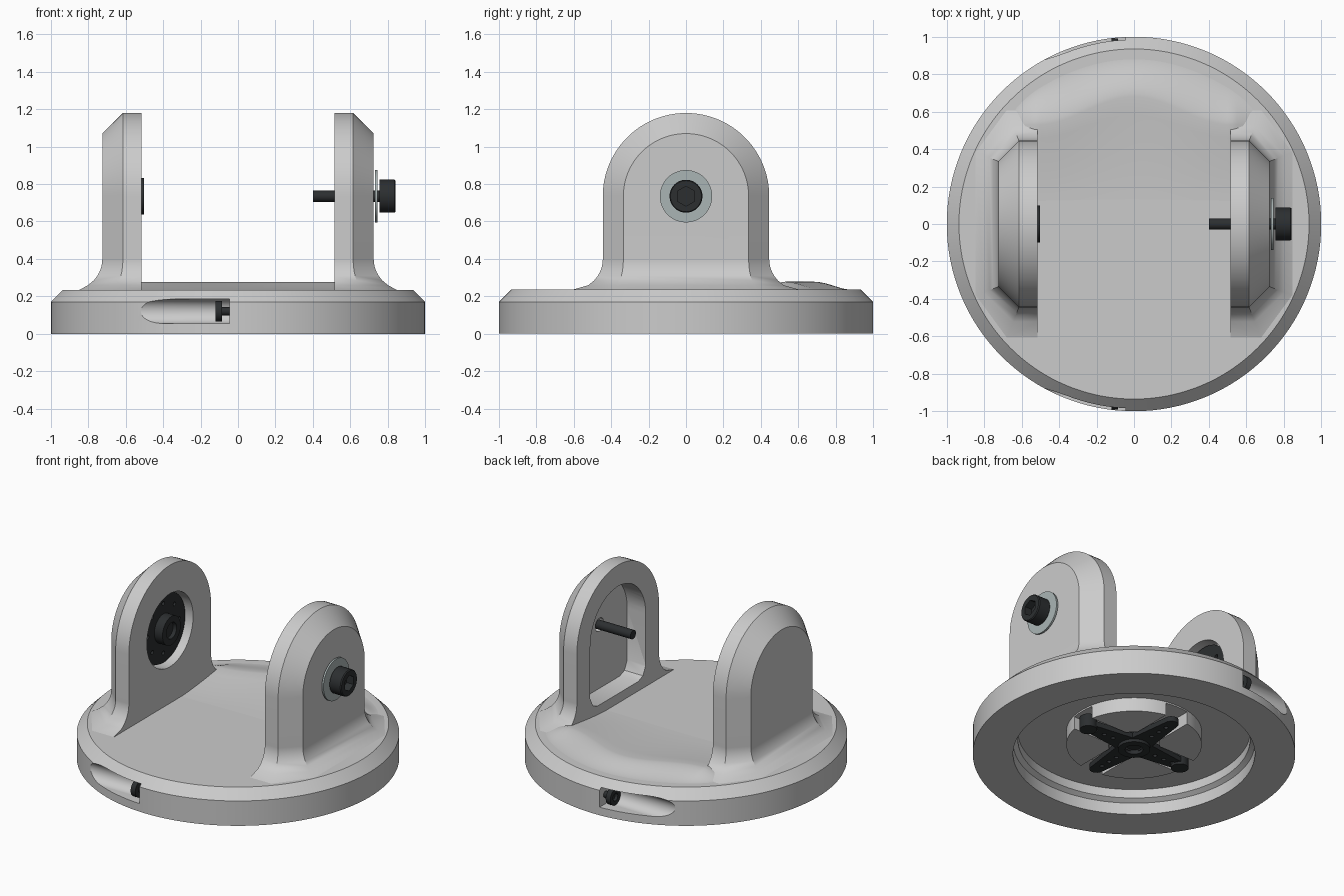
import bpy, bmesh
from math import pi, sin, cos, sqrt
from mathutils import Matrix, Vector

if "Cube" in bpy.data.objects:
    bpy.data.objects.remove(bpy.data.objects["Cube"])

TOP, PIVOT = 0.235, 0.735


def material(name, c):
    m = bpy.data.materials.new(name)
    m.diffuse_color = (*c, 1)
    m.use_nodes = True
    m.node_tree.nodes["Principled BSDF"].inputs["Base Color"].default_value = m.diffuse_color
    return m


BLACK = material("black", (0.025, 0.028, 0.03))
STEEL = material("steel", (0.40, 0.46, 0.46))


def finish(bm, name, mat=None):
    bmesh.ops.remove_doubles(bm, verts=bm.verts, dist=1e-5)
    bmesh.ops.recalc_face_normals(bm, faces=bm.faces)
    me = bpy.data.meshes.new(name)
    bm.to_mesh(me)
    bm.free()
    ob = bpy.data.objects.new(name, me)
    bpy.context.collection.objects.link(ob)
    if mat:
        me.materials.append(mat)
    return ob


def revolve(name, profile, origin=(0, 0, 0), axis=(0, 0, 1), mat=None, steps=48):
    """Lathe (radius, height) points around an axis."""
    bm = bmesh.new()
    vs = [bm.verts.new((r, 0, h)) for r, h in profile]
    es = [bm.edges.new(p) for p in zip(vs, vs[1:])]
    bmesh.ops.spin(bm, geom=vs + es, cent=(0, 0, 0), axis=(0, 0, 1), angle=2 * pi, steps=steps)
    rot = Vector((0, 0, 1)).rotation_difference(Vector(axis)).to_matrix().to_4x4()
    bm.transform(Matrix.Translation(origin) @ rot)
    return finish(bm, name, mat)


def rod(name, r, a, b, origin=(0, 0, 0), axis=(0, 0, 1), mat=None, steps=32):
    return revolve(name, [(0, a), (r, a), (r, b), (0, b)], origin, axis, mat, steps)


def box(name, lo, hi, mat=None):
    bm = bmesh.new()
    bmesh.ops.create_cube(bm, size=1)
    for v in bm.verts:
        v.co = [(l + h) / 2 + c * (h - l) for l, h, c in zip(lo, hi, v.co)]
    return finish(bm, name, mat)


def prism(name, pts, x0, x1):
    """Extrude a y-z outline along x."""
    bm = bmesh.new()
    f = bm.faces.new([bm.verts.new((x0, y, z)) for y, z in pts])
    ext = bmesh.ops.extrude_face_region(bm, geom=[f])["geom"]
    for v in ext:
        if isinstance(v, bmesh.types.BMVert):
            v.co.x = x1
    return finish(bm, name)


def cut(ob, *cutters):
    for c in cutters:
        c.hide_render = True
        m = ob.modifiers.new("cut", "BOOLEAN")
        m.object, m.operation, m.solver = c, "DIFFERENCE", "EXACT"
        bpy.context.view_layer.objects.active = ob
        bpy.ops.object.modifier_apply(modifier=m.name)
        bpy.data.objects.remove(c)


# Turntable base, hollow underneath
base = revolve("base_disc", [(0, 0.16), (0.72, 0.16), (0.72, 0.10), (0.75, 0.08), (0.75, 0), (1, 0),
                             (1, 0.17), (0.935, TOP), (0, TOP)], steps=128)

# Side screw pockets and their clamp screws, front and back
for s, side in ((-1, "front"), (1, "back")):
    o = (0, s * 0.92, 0.12)
    cut(base, rod("pocket_round", 0.065, -0.56, -0.045, o, (1, 0, 0)),
        box("pocket_mouth", (-0.56, min(o[1], s * 1.1), 0.055), (-0.045, max(o[1], s * 1.1), 0.185)))
    revolve(side + "_clamp_screw", [(0, -0.10), (0.026, -0.10), (0.026, -0.12), (0.055, -0.12), (0.055, -0.085),
                                    (0.022, -0.085), (0.022, -0.03), (0, -0.03)],
            (0, s * 0.935, 0.12), (1, 0, 0), BLACK, 24)

# Underside boss with cross slot, and the cross-shaped horn sitting in it
boss = rod("horn_boss", 0.42, 0.065, 0.17, steps=64)
cut(boss, box("slot_x", (-0.5, -0.085, 0), (0.5, 0.085, 0.15)),
    box("slot_y", (-0.085, -0.5, 0), (0.085, 0.5, 0.15)),
    rod("slot_hub", 0.16, 0, 0.15))
revolve("base_horn_hub", [(0, 0.06), (0.055, 0.06), (0.055, 0.03), (0.10, 0.03), (0.10, 0.11), (0, 0.11)], mat=BLACK)
for k in range(4):
    turn = Matrix.Rotation(k * pi / 2, 4, "Z")
    bm = bmesh.new()
    lower = [(0.05, -0.085), (0.36, -0.045)] + \
            [(0.36 + 0.045 * cos(a * pi / 8), 0.045 * sin(a * pi / 8)) for a in range(-3, 4)] + \
            [(0.36, 0.045), (0.05, 0.085)]
    f = bm.faces.new([bm.verts.new((x, y, 0.05)) for x, y in lower])
    ext = bmesh.ops.extrude_face_region(bm, geom=[f])["geom"]
    for v in ext:
        if isinstance(v, bmesh.types.BMVert):
            v.co.z = 0.085
    bm.transform(turn)
    arm = finish(bm, f"base_horn_arm_{k}", BLACK)
    cut(arm, *[rod("arm_hole", 0.014, 0, 0.2, turn @ Vector((d, 0, 0)), steps=12) for d in (0.17, 0.24, 0.31)])
    if k % 2 == 0:
        rod(f"base_horn_bolt_{k}", 0.055, 0.035, 0.12, turn @ Vector((0.37, 0, 0)), mat=BLACK)


# Upright lugs: chamfered arch with a flared foot
def lug(name, s):
    bm = bmesh.new()
    rings = []

    def ring(half, z):
        a = [Vector((s * x, y, zz)) for (x, y), zz in zip(half, z)]
        b = [Vector((p.x, -p.y, p.z)) for p in reversed(a)]
        rings.append([bm.verts.new(p) for p in a + b])

    R = 0.165
    for i in range(11):
        t = i / 10 * pi / 2
        z, f = TOP - 0.001 + R * (1 - cos(t)), R * (1 - sin(t))
        z = TOP - 0.001 + R * sin(t)
        f = R * (1 - cos(pi / 2 - t)) if i else R
        f = R - sqrt(max(0, R * R - (R - (z - TOP + 0.001)) ** 2))
        pts = [(0.515, 0.445 + f), (0.615 + 0.4 * f, 0.445 + f), (0.725 + f, 0.335 + 0.4 * f)]
        pts = [Vector(p) * min(1, 0.93 / Vector(p).length) for p in pts]
        ring(pts, [z] * 3)
    for i in range(25):
        t = i / 24 * pi / 2
        ring([(x, r * cos(t)) for x, r in ((0.515, 0.445), (0.615, 0.445), (0.725, 0.335))],
             [PIVOT + r * sin(t) for r in (0.445, 0.445, 0.335)])
    for a, b in zip(rings, rings[1:]):
        for j in range(6):
            k = (j + 1) % 6
            bm.faces.new((a[j], a[k], b[k], b[j]))
    bm.faces.new(rings[0])
    bmesh.ops.remove_doubles(bm, verts=bm.verts, dist=1e-5)
    bmesh.ops.dissolve_degenerate(bm, dist=1e-5, edges=bm.edges)
    return finish(bm, name)


left = lug("left_lug", -1)
right = lug("right_lug", 1)
P = (0, 0, PIVOT)
cut(left, rod("horn_recess", 0.25, -0.60, -0.45, P, (1, 0, 0), steps=64))
arch = [(0.30 * cos(i * pi / 24), PIVOT + 0.30 * sin(i * pi / 24)) for i in range(25)]
foot = [(-0.30, 0.38), (-0.27, 0.32), (-0.22, 0.30), (0.22, 0.30), (0.27, 0.32), (0.30, 0.38)]
cut(right, prism("bearing_pocket", arch + foot, 0.45, 0.655),
    rod("pivot_hole", 0.045, 0.6, 0.8, P, (1, 0, 0)))

# Round tilt horn in the left lug
disc = rod("tilt_horn_disc", 0.235, -0.61, -0.565, P, (1, 0, 0), BLACK, 64)
cut(disc, *[rod("disc_hole", 0.014, -0.7, -0.5, (0, 0.17 * cos(k * pi / 4), PIVOT + 0.17 * sin(k * pi / 4)),
                (1, 0, 0), steps=12) for k in range(8)])
revolve("tilt_horn_hub", [(0, -0.58), (0.0, -0.53), (0.055, -0.53), (0.055, -0.503), (0.098, -0.503),
                          (0.098, -0.58), (0, -0.58)], P, (1, 0, 0), BLACK)

# Pivot screw and washer in the right lug
screw = revolve("pivot_screw", [(0, 0.40), (0.03, 0.40), (0.03, 0.755), (0.088, 0.755), (0.088, 0.835),
                                (0.083, 0.842), (0, 0.842)], P, (1, 0, 0), BLACK)
cut(screw, rod("hex_socket", 0.053, 0.79, 0.9, P, (1, 0, 0), steps=6))
revolve("pivot_washer", [(0.035, 0.733), (0.14, 0.733), (0.14, 0.745), (0.035, 0.745), (0.035, 0.733)],
        P, (1, 0, 0), STEEL)

# Raised ramp across the rear of the deck
bm = bmesh.new()
cols = []
for i in range(53):
    x = -0.65 + i * 0.025
    u = min(abs(x), 0.515)
    peak, end = 0.53 + 0.15 * cos(pi * u / 1.03) ** 2, sqrt(0.90 ** 2 - x * x)
    h = 0.044 * min(1, max(0, (0.65 - abs(x)) / 0.12))
    col = []
    for j in range(19):
        if j <= 6:
            t = j / 6
            y, z = 0.1 + (peak - 0.1) * t, t ** 1.5
        else:
            t = (j - 6) / 12
            y, z = peak + (end - peak) * t, 0.5 + 0.5 * cos(pi * t)
        col.append(bm.verts.new((x, y, TOP - 0.001 + h * z)))
    cols.append(col)
for a, b in zip(cols, cols[1:]):
    for j in range(18):
        bm.faces.new((a[j], b[j], b[j + 1], a[j + 1]))
ramp = finish(bm, "rear_ramp")
if ramp.data.polygons[len(ramp.data.polygons) // 2].normal.z < 0:
    ramp.data.flip_normals()

# Smooth curved surfaces, keep hard edges
for ob in bpy.context.scene.objects:
    ob.select_set(True)
bpy.context.view_layer.objects.active = base
bpy.ops.object.shade_smooth_by_angle(angle=0.5)
